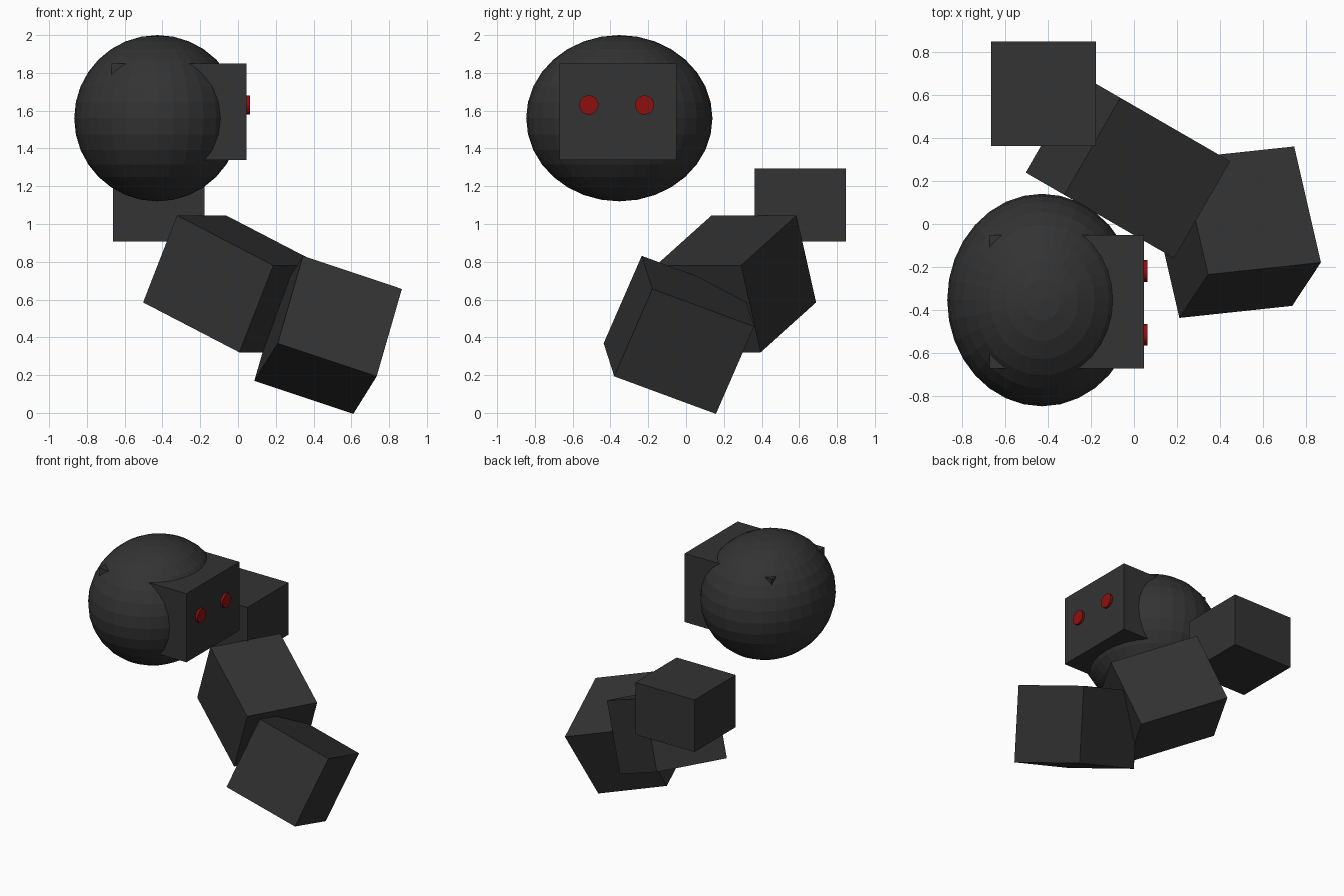
import bpy
from math import radians

cube = bpy.data.objects.get("Cube")
if cube:
    bpy.data.objects.remove(cube, do_unlink=True)


def material(name, rgb):
    mat = bpy.data.materials.new(name)
    mat.use_nodes = True
    mat.diffuse_color = (*rgb, 1)
    mat.node_tree.nodes["Principled BSDF"].inputs["Base Color"].default_value = (*rgb, 1)
    return mat


charcoal = material("charcoal", (0.033, 0.033, 0.033))
red = material("red", (0.27, 0.005, 0.005))


def finish(name, mat):
    obj = bpy.context.object
    obj.name = name
    obj.data.materials.append(mat)
    return obj


def box(name, center, size, angles=(0, 0, 0)):
    bpy.ops.mesh.primitive_cube_add(size=1, location=center,
                                    rotation=[radians(a) for a in angles])
    finish(name, charcoal).scale = size


# Head: faceted ellipsoid with a block muzzle running through it
bpy.ops.mesh.primitive_uv_sphere_add(segments=32, ring_count=16, radius=1,
                                     location=(-0.427, -0.353, 1.56))
finish("head", charcoal).scale = (0.44, 0.493, 0.44)
box("muzzle", (-0.312, -0.36, 1.595), (0.715, 0.62, 0.51))

# Eyes: short discs on the muzzle's end face
for side, y in (("right", -0.514), ("left", -0.219)):
    bpy.ops.mesh.primitive_cylinder_add(vertices=32, radius=0.051, depth=0.036,
                                        location=(0.045, y, 1.63),
                                        rotation=(0, radians(90), 0))
    finish(side + "_eye", red)

# Body: three loose blocks
box("rear_block", (-0.42, 0.605, 1.1), (0.485, 0.485, 0.387))
box("middle_block", (-0.028, 0.265, 0.683), (0.645, 0.52, 0.505), (0, 24.2, -30))
box("lower_block", (0.477, -0.038, 0.413), (0.555, 0.587, 0.522), (-20.9, 18.4, 6.1))
